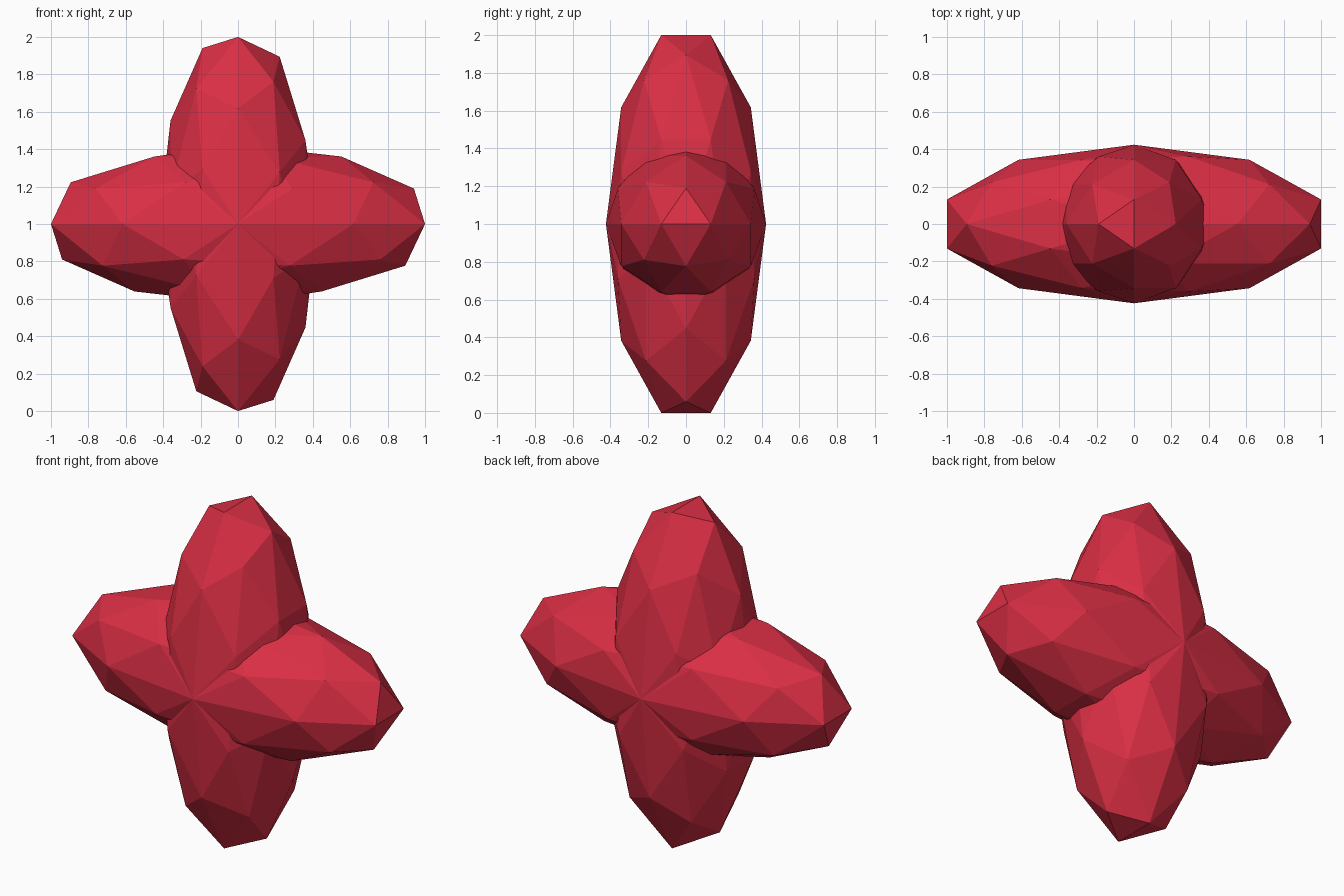
import bpy, math

if "Cube" in bpy.data.objects:
    bpy.data.objects.remove(bpy.data.objects["Cube"])

LONG = 1.0 / math.cos(math.radians(18))   # tips reach exactly 1 unit
THICK = 0.424

red = bpy.data.materials.new("crimson red")
red.diffuse_color = (0.70, 0.028, 0.058, 1.0)
red.use_nodes = True
red.node_tree.nodes["Principled BSDF"].inputs["Base Color"].default_value = red.diffuse_color


def petal_pair(name, tilt):
    """Low-poly stretched sphere through the centre, forming two opposite lobes."""
    bpy.ops.mesh.primitive_ico_sphere_add(subdivisions=2, radius=1.0, location=(0, 0, 1))
    ob = bpy.context.object
    ob.name = name
    ob.scale = (LONG, THICK, THICK)
    ob.rotation_euler = (0, tilt, 0)
    ob.data.materials.append(red)
    bpy.ops.object.transform_apply(location=False, rotation=True, scale=True)
    bpy.ops.object.shade_flat()
    return ob


# Horizontal lobes (left and right) and vertical lobes (top and bottom)
petal_pair("horizontal_lobes", 0.0)
petal_pair("vertical_lobes", -math.pi / 2)
